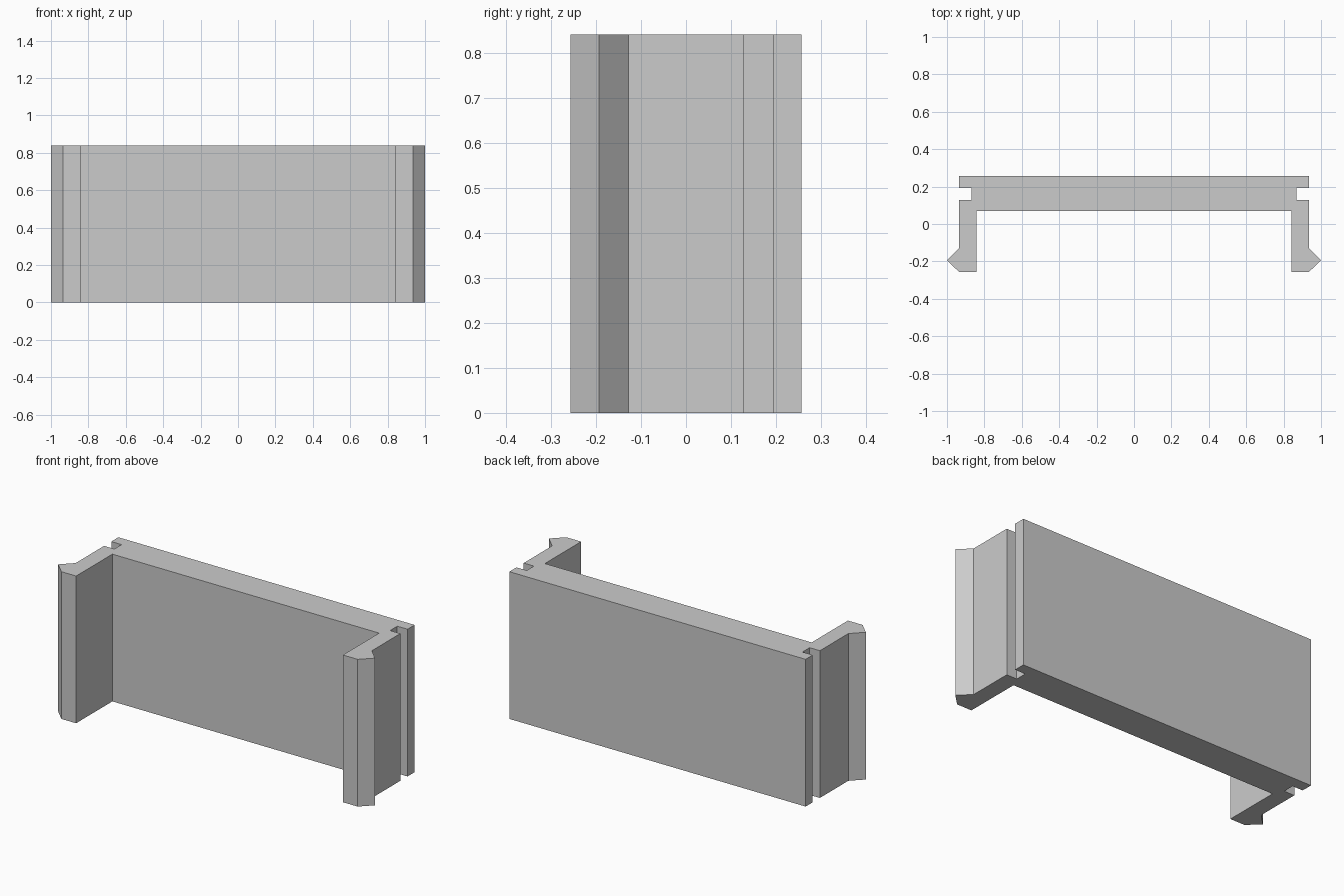
import bpy
import bmesh

cube = bpy.data.objects.get("Cube")
if cube:
    bpy.data.objects.remove(cube, do_unlink=True)

HEIGHT = 0.84

grey = bpy.data.materials.new("light grey")
grey.use_nodes = True
colour = (0.6, 0.6, 0.6, 1)
grey.diffuse_color = colour
grey.node_tree.nodes["Principled BSDF"].inputs["Base Color"].default_value = colour

# Left half of the cross-section: back panel, side groove, arm, pointed catch
half = [
    (0.935, 0.257), (0.935, 0.193), (0.87, 0.193), (0.87, 0.128),
    (0.935, 0.128), (0.935, -0.128), (1.0, -0.193), (0.935, -0.257),
    (0.842, -0.257), (0.842, 0.07),
]
outline = half + [(-x, y) for x, y in reversed(half)]

# Extrude the mirrored outline upwards
bm = bmesh.new()
base = bm.faces.new([bm.verts.new((x, y, 0)) for x, y in outline])
result = bmesh.ops.extrude_face_region(bm, geom=[base], use_keep_orig=True)
top = [v for v in result["geom"] if isinstance(v, bmesh.types.BMVert)]
bmesh.ops.translate(bm, verts=top, vec=(0, 0, HEIGHT))
bmesh.ops.recalc_face_normals(bm, faces=bm.faces)

mesh = bpy.data.meshes.new("clip_bracket")
bm.to_mesh(mesh)
bm.free()
mesh.materials.append(grey)
bracket = bpy.data.objects.new("clip_bracket", mesh)
bpy.context.collection.objects.link(bracket)
